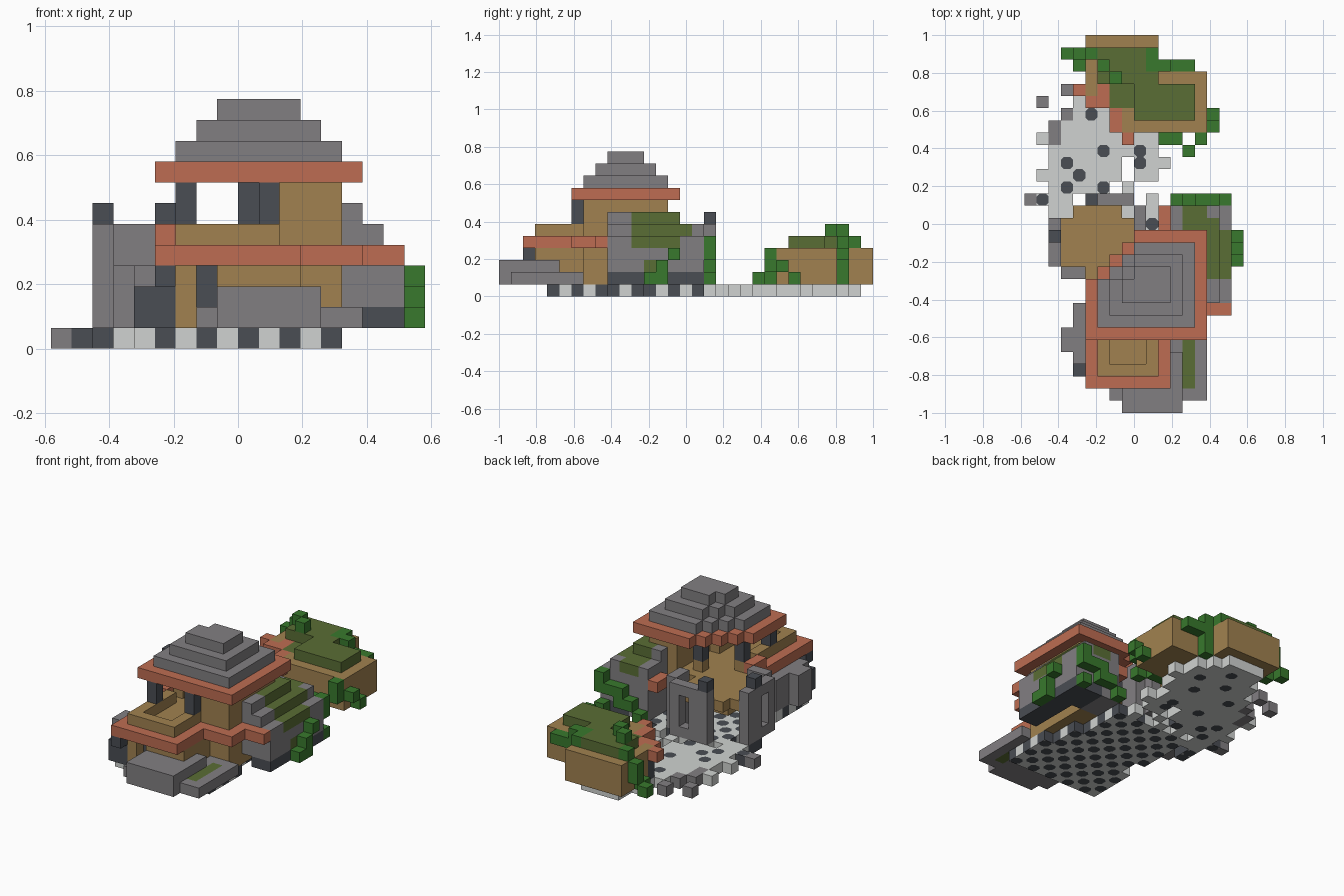
import bpy
import bmesh
from mathutils import Vector

if "Cube" in bpy.data.objects:
    bpy.data.objects.remove(bpy.data.objects["Cube"], do_unlink=True)

UNIT = 2 / 31
ORIGIN = Vector((-9 * UNIT, -1, 0))
COLOURS = {
    "stone_grey": (.222, .212, .222),
    "pale_paving": (.63, .65, .635),
    "dark_slate": (.067, .074, .087),
    "tan_plaster": (.355, .222, .08),
    "terracotta": (.51, .152, .085),
    "moss_olive": (.102, .155, .035),
    "leaf_green": (.04, .19, .026),
}
GREY, PALE, DARK, TAN, RED, MOSS, LEAF = COLOURS
cells = {}


def fill(part, colour, xs, ys, zs):
    """Fill a box of blocks; later boxes replace earlier ones."""
    for x in range(*xs):
        for y in range(*ys):
            for z in range(*zs):
                cells[x, y, z] = (part, colour)


def clear(xs, ys, zs):
    for x in range(*xs):
        for y in range(*ys):
            for z in range(*zs):
                cells.pop((x, y, z), None)


def paint(colour, xs, ys, zs):
    """Recolour blocks that already exist."""
    for c in list(cells):
        if all(r[0] <= v < r[1] for v, r in zip(c, (xs, ys, zs))):
            cells[c] = (cells[c][0], colour)


def scatter(part, colour, z, height, spots):
    for x, y in spots:
        fill(part, colour, (x, x + 1), (y, y + 1), (z, z + height))


# chequered floor
for y in range(4, 17):
    for x in range(5 if y in (9, 10) else 4, 14 if y < 9 else 13 if y < 12 else 12):
        scatter("chequered_floor", DARK if (x + y) % 2 else PALE, 0, 1, [(x, y)])

# broken courtyard paving, running on below the outbuilding
for y, (a, b) in enumerate([(2, 5), (2, 4), (2, 7), (2, 8), (2, 8), (2, 8),
                            (2, 11), (3, 12), (3, 12), (4, 13), (5, 12), (5, 12),
                            (6, 11), (6, 10)], 16):
    fill("courtyard", PALE, (a, b), (y, y + 1), (0, 1))
scatter("courtyard", PALE, 0, 1, [(5, 17), (7, 17), (10, 17), (8, 18), (1, 19), (10, 19),
                                  (9, 19), (8, 21), (10, 21), (11, 20), (10, 20), (1, 22)])
scatter("courtyard", DARK, 0, 1, [(5, 24), (6, 21), (3, 20), (4, 19), (3, 18), (6, 18),
                                  (9, 21), (9, 20), (2, 14), (2, 15), (1, 17),
                                  (9, 24), (7, 26), (10, 26), (8, 28)])
scatter("courtyard", GREY, 0, 1, [(0, 17), (2, 23), (1, 25), (3, 26), (2, 22), (3, 24)])

# front steps
fill("front_steps", GREY, (7, 15), (1, 7), (1, 2))
fill("front_steps", GREY, (8, 13), (0, 5), (1, 3))
paint(MOSS, (13, 14), (2, 6), (1, 2))

# left annex
fill("left_annex", GREY, (4, 6), (4, 9), (1, 4))
fill("left_annex", GREY, (3, 4), (5, 7), (1, 4))
fill("left_annex", DARK, (4, 6), (3, 4), (1, 3))

# ground floor walls and door
fill("ground_floor", TAN, (6, 12), (3, 9), (1, 4))
fill("ground_floor", TAN, (7, 14), (7, 12), (1, 4))
fill("ground_floor", TAN, (10, 14), (12, 14), (1, 4))
clear((7, 8), (3, 4), (2, 4))
fill("front_door", DARK, (7, 8), (4, 5), (2, 4))
scatter("front_post", DARK, 3, 1, [(5, 2)])

# lower eave, balcony floor and parapet
fill("lower_eave", RED, (5, 15), (6, 14), (4, 5))
fill("lower_eave", RED, (5, 12), (2, 9), (4, 5))
fill("lower_eave", RED, (5, 6), (9, 11), (5, 6))
fill("upper_floor", TAN, (6, 14), (7, 14), (4, 5))
fill("upper_floor", TAN, (6, 11), (3, 9), (4, 5))
fill("front_parapet", TAN, (6, 11), (3, 9), (5, 6))
clear((7, 10), (4, 9), (5, 6))

# rounded rear balcony with two corner turrets
fill("rear_balcony", TAN, (3, 9), (11, 17), (4, 5))
clear((3, 4), (16, 17), (4, 5))
clear((8, 9), (16, 17), (4, 5))
fill("side_turret", GREY, (2, 3), (12, 16), (1, 6))
fill("side_turret", GREY, (3, 5), (11, 12), (1, 6))
clear((2, 3), (13, 14), (2, 5))
fill("rear_turret", GREY, (5, 9), (17, 18), (1, 6))
fill("rear_turret", GREY, (9, 10), (15, 17), (1, 6))
clear((7, 8), (17, 18), (2, 5))
scatter("turret_cap", DARK, 6, 1, [(2, 14), (5, 17)])

# upper storey
fill("upper_wall", TAN, (11, 14), (7, 14), (5, 8))
scatter("upper_pillar", DARK, 6, 2, [(6, 6), (10, 6), (6, 10), (9, 12)])
scatter("pillar_base", TAN, 5, 1, [(6, 6), (10, 6), (6, 10), (9, 12)])

# stepped roof with a bevelled rear corner
for n in range(4):
    x0, y1, z = 5 + n, 15 - n, 8 + n
    for x in range(x0, 15 - n):
        for y in range(6 + n, y1):
            if (x - x0) + (y1 - 1 - y) >= 4 - n:
                scatter("stepped_roof", GREY if n else RED, z, 1, [(x, y)])

# mossy right wing, stepping back as it rises
fill("right_wing", GREY, (14, 17), (9, 17), (1, 4))
fill("right_wing", GREY, (12, 14), (14, 17), (1, 4))
fill("right_wing", DARK, (15, 17), (9, 17), (1, 2))
paint(DARK, (14, 17), (10, 17), (1, 2))
clear((14, 15), (9, 14), (1, 2))
for n, end in enumerate((17, 17, 15)):
    fill("right_wing", GREY, (14, 17 - n), (9, end), (4 + n, 5 + n))
    fill("right_wing", GREY, (12, 14), (14, end), (4 + n, 5 + n))
paint(MOSS, (13, 17), (11, 15), (4, 7))
paint(MOSS, (13, 16), (15, 16), (4, 6))
paint(MOSS, (13, 15), (16, 17), (5, 6))
paint(MOSS, (16, 17), (12, 14), (2, 3))
fill("wing_eave", RED, (15, 17), (8, 9), (4, 5))
fill("wing_eave", RED, (11, 12), (15, 17), (4, 5))

# vines on the wing
scatter("wing_vines", LEAF, 1, 1, [(17, 12), (17, 13), (12, 17), (16, 17)])
scatter("wing_vines", LEAF, 2, 1, [(17, 13), (13, 17), (14, 17)])
scatter("wing_vines", LEAF, 3, 1, [(17, 14), (15, 17), (14, 17)])
scatter("wing_vines", LEAF, 3, 2, [(16, 17)])

# rear outbuilding with turf roof
fill("outbuilding", TAN, (5, 11), (27, 31), (1, 4))
fill("outbuilding", TAN, (8, 15), (23, 28), (1, 4))
scatter("outbuilding", TAN, 3, 1, [(5, 26)])
fill("turf_roof", MOSS, (7, 9), (25, 27), (3, 4))
fill("turf_roof", MOSS, (9, 14), (24, 27), (4, 5))
fill("turf_roof", MOSS, (6, 11), (27, 30), (4, 5))

# ruined terracotta edge of the outbuilding
scatter("ruined_eave", RED, 3, 1, [(4, 26), (5, 25), (6, 25), (6, 26),
                                   (7, 24), (7, 23), (8, 22)])
scatter("ruined_post", DARK, 1, 2, [(5, 26), (7, 23)])

# leaves on the outbuilding
scatter("hedge_leaves", LEAF, 5, 1, [(6, 28), (7, 27)])
scatter("hedge_leaves", LEAF, 4, 1, [(10, 28), (10, 29), (5, 29)])
scatter("hedge_leaves", LEAF, 1, 4, [(11, 28)])
scatter("hedge_leaves", LEAF, 3, 1, [(12, 28), (13, 28), (4, 29)])
scatter("hedge_leaves", LEAF, 2, 2, [(14, 22)])
scatter("hedge_leaves", LEAF, 2, 1, [(15, 23), (4, 29)])
scatter("hedge_leaves", LEAF, 1, 1, [(15, 24), (13, 21), (11, 22), (12, 22),
                                     (3, 29), (4, 28)])

# materials
materials = {}
for name, rgb in COLOURS.items():
    mat = bpy.data.materials.new(name)
    mat.use_nodes = True
    mat.diffuse_color = (*rgb, 1)
    bsdf = mat.node_tree.nodes["Principled BSDF"]
    bsdf.inputs["Base Color"].default_value = (*rgb, 1)
    bsdf.inputs["Roughness"].default_value = .9
    materials[name] = mat

# one mesh per part, made of the exposed block faces
for part in dict.fromkeys(p for p, c in cells.values()):
    bm = bmesh.new()
    used = []

    def add_face(points, colour):
        if colour not in used:
            used.append(colour)
        face = bm.faces.new([bm.verts.new(ORIGIN + p * UNIT) for p in points])
        face.material_index = used.index(colour)

    for cell, (owner, colour) in cells.items():
        if owner != part:
            continue
        centre = Vector(cell) + Vector((.5, .5, .5))
        for axis in range(3):
            for sign in (-1, 1):
                normal = Vector((0, 0, 0))
                normal[axis] = sign
                if tuple(int(v) for v in Vector(cell) + normal) in cells:
                    continue
                side = Vector((0, 0, 0))
                side[(axis + 1) % 3] = .5
                up = normal.cross(side)
                mid = centre + normal / 2
                quad = [mid - side - up, mid + side - up, mid + side + up, mid - side + up]
                # dark paving stones are eight-sided, with pale corners
                if axis == 2 and cell[2] == 0 and colour == DARK:
                    stone = []
                    for i, p in enumerate(quad):
                        a = p.lerp(quad[i - 1], .25)
                        b = p.lerp(quad[(i + 1) % 4], .25)
                        add_face([a, p, b], PALE)
                        stone += [a, b]
                    quad = stone
                add_face(quad, colour)
    bmesh.ops.remove_doubles(bm, verts=bm.verts[:], dist=UNIT / 100)
    mesh = bpy.data.meshes.new(part)
    bm.to_mesh(mesh)
    bm.free()
    for colour in used:
        mesh.materials.append(materials[colour])
    bpy.context.collection.objects.link(bpy.data.objects.new(part, mesh))
